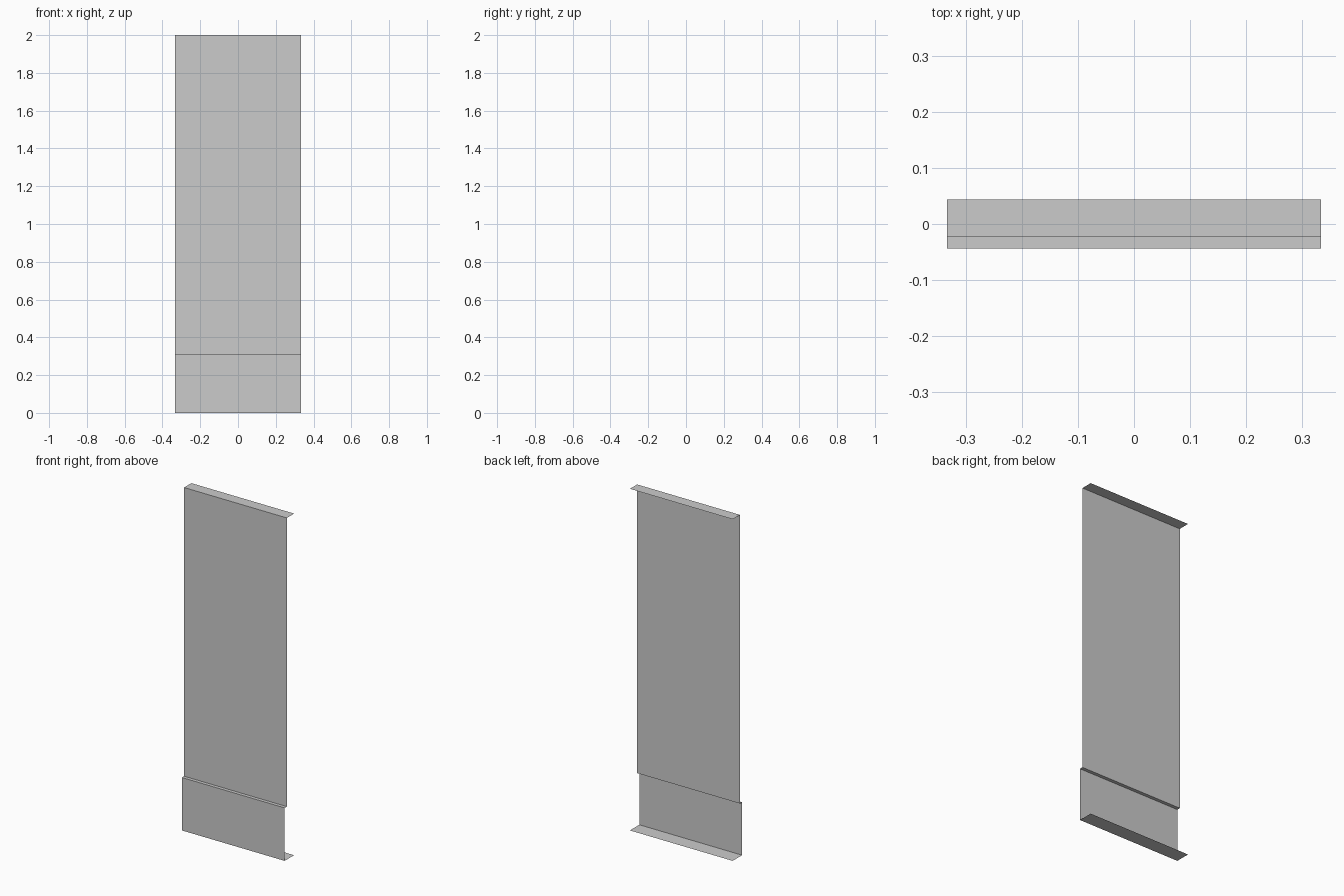
import bpy
import bmesh

if "Cube" in bpy.data.objects:
    bpy.data.objects.remove(bpy.data.objects["Cube"])

HALF_WIDTH = 0.333
BACK, FRONT, STEP_Y = 0.0435, -0.0435, -0.0235
STEP_Z, HEIGHT = 0.31, 2.0


def folded_sheet(name, profile):
    """Sweep an open (y, z) profile across the panel width."""
    bm = bmesh.new()
    verts = [bm.verts.new((-HALF_WIDTH, y, z)) for y, z in profile]
    edges = [bm.edges.new(pair) for pair in zip(verts, verts[1:])]
    swept = bmesh.ops.extrude_edge_only(bm, edges=edges)["geom"]
    new_verts = [g for g in swept if isinstance(g, bmesh.types.BMVert)]
    bmesh.ops.translate(bm, verts=new_verts, vec=(2 * HALF_WIDTH, 0, 0))
    bmesh.ops.recalc_face_normals(bm, faces=bm.faces)
    # Make the wide panels face the front
    if max(bm.faces, key=lambda f: f.calc_area()).normal.y > 0:
        bmesh.ops.reverse_faces(bm, faces=bm.faces)
    mesh = bpy.data.meshes.new(name)
    bm.to_mesh(mesh)
    bm.free()
    obj = bpy.data.objects.new(name, mesh)
    bpy.context.collection.objects.link(obj)
    return obj


# Bottom flange, skirting, ledge, wall panel and top flange in one thin sheet
folded_sheet("stepped_wall_panel", [
    (BACK, 0), (FRONT, 0), (FRONT, STEP_Z),
    (STEP_Y, STEP_Z), (STEP_Y, HEIGHT), (BACK, HEIGHT),
])
